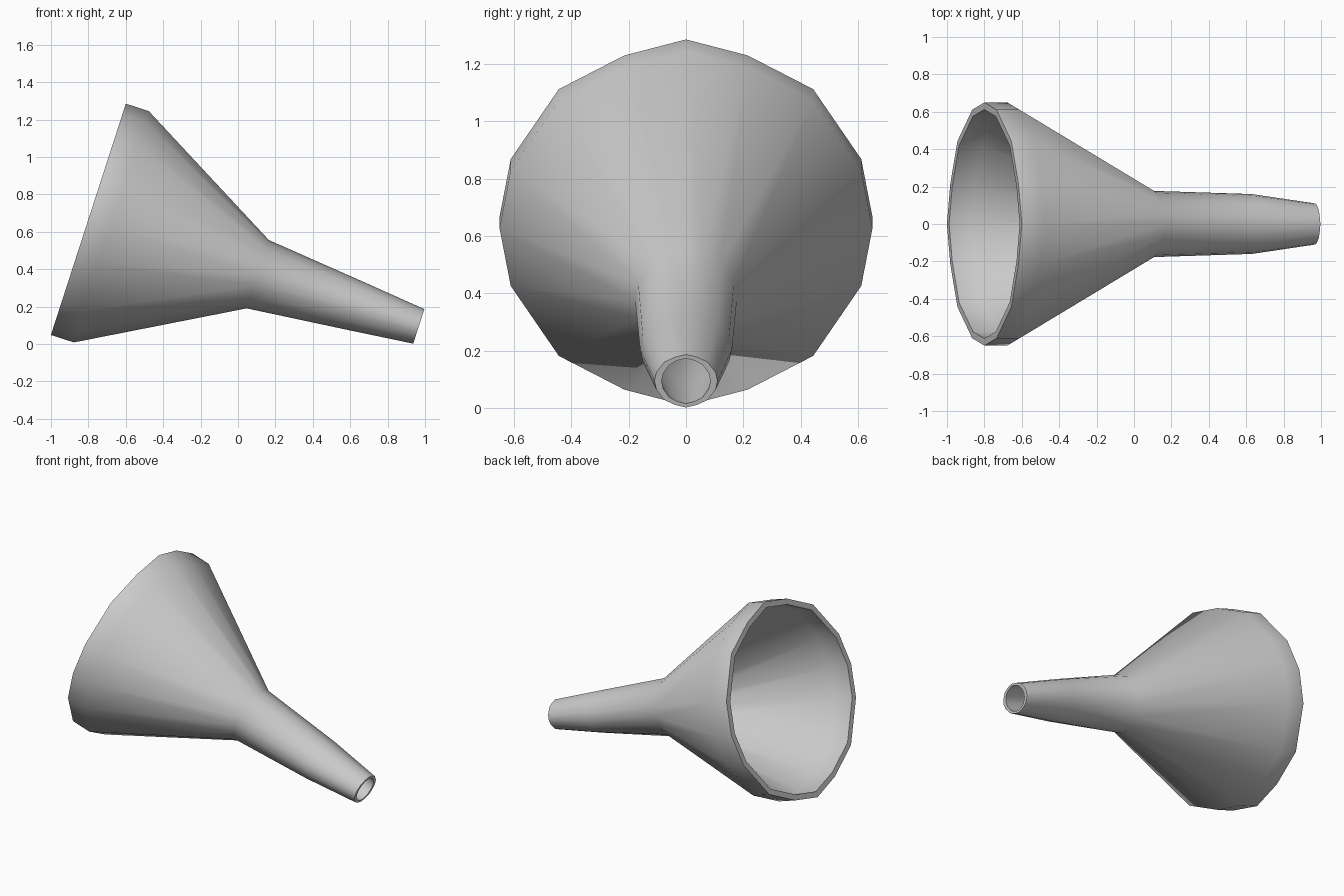
import bpy, bmesh, math
from mathutils import Vector

if "Cube" in bpy.data.objects:
    bpy.data.objects.remove(bpy.data.objects["Cube"])

# Tilted axis frame
tilt = math.radians(17.95)
axis = Vector((math.cos(tilt), 0, -math.sin(tilt)))
up = Vector((math.sin(tilt), 0, math.cos(tilt)))
side = Vector((0, 1, 0))
rim_centre = Vector((-0.8, 0, 0.667))

# Sixteen-sided section, mirrored from one quarter (unit size)
quarter = [(0, 1), (0.33, 0.91), (0.682, 0.72), (0.94, 0.325), (1, 0)]
half = quarter + [(y, -z) for y, z in reversed(quarter[:-1])]
section = half + [(-y, z) for y, z in reversed(half[1:-1])]

# Distance along axis, half width, half height: outside down, then inside back up
stations = [
    (0.0, 0.65, 0.65), (0.129, 0.65, 0.65), (0.952, 0.177, 0.192),
    (1.504, 0.16, 0.135), (1.857, 0.11, 0.097),
    (1.857, 0.085, 0.083), (1.504, 0.132, 0.113), (0.952, 0.15, 0.165),
    (0.129, 0.612, 0.612), (0.0, 0.612, 0.612),
]

# Funnel wall: rings joined into one closed hollow shell
bm = bmesh.new()
rings = [[bm.verts.new(rim_centre + axis * d + side * (y * w) + up * (z * h))
          for y, z in section] for d, w, h in stations]
n = len(section)
for a, b in zip(rings, rings[1:] + rings[:1]):
    for i in range(n):
        j = (i + 1) % n
        bm.faces.new((a[i], a[j], b[j], b[i]))
bmesh.ops.recalc_face_normals(bm, faces=bm.faces)
mesh = bpy.data.meshes.new("funnel")
bm.to_mesh(mesh)
bm.free()
funnel = bpy.data.objects.new("funnel", mesh)
bpy.context.collection.objects.link(funnel)

# Smooth body with crisp rim and spout edges
bpy.context.view_layer.objects.active = funnel
funnel.select_set(True)
bpy.ops.object.shade_smooth_by_angle(angle=math.radians(45))
